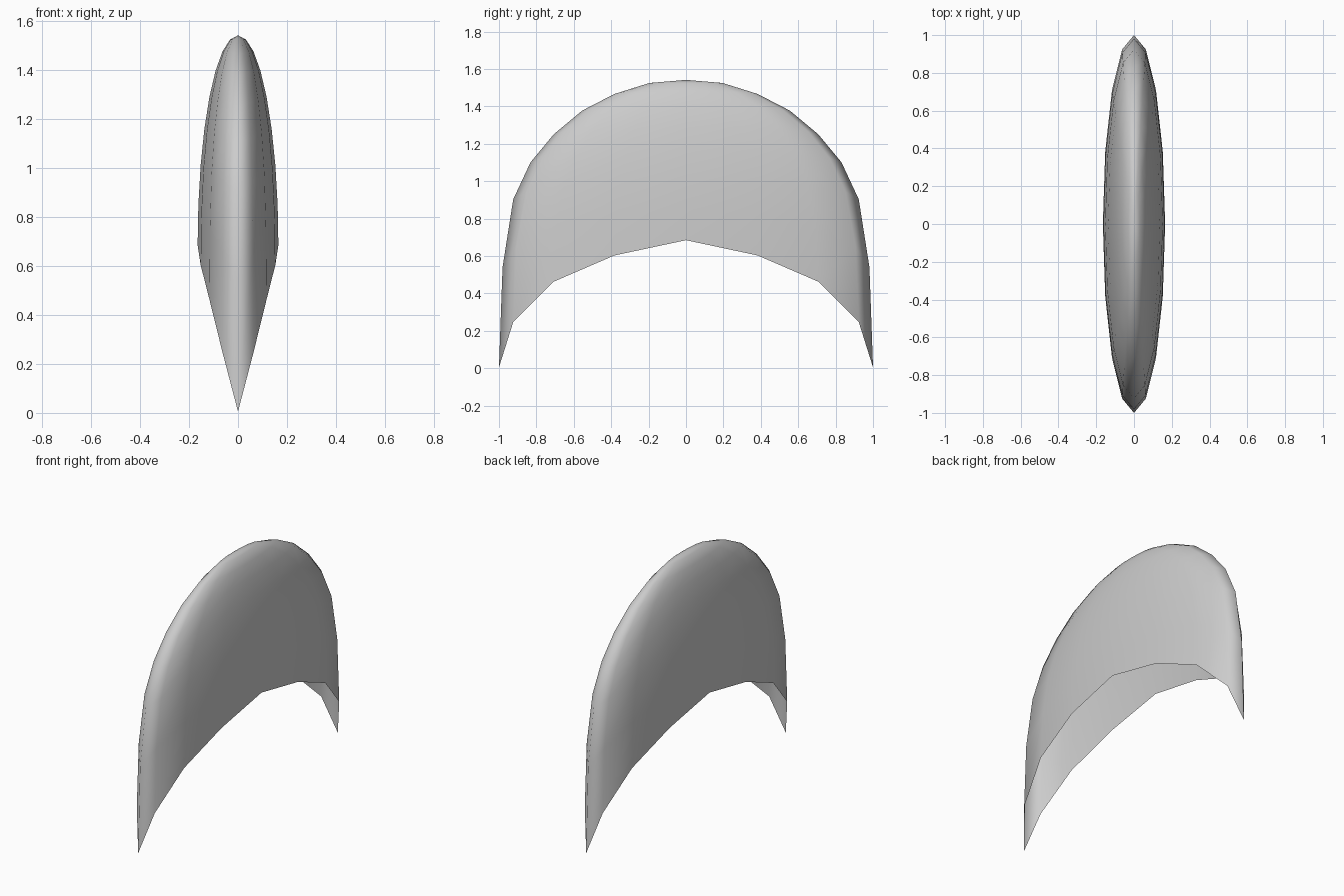
import bpy
import bmesh
from math import sin, cos, pi

cube = bpy.data.objects.get("Cube")
if cube:
    bpy.data.objects.remove(cube, do_unlink=True)

SEGMENTS, RINGS = 16, 8
HALF_WIDTH, RIM_Z, RISE = 0.165, 0.685, 0.857
# How far each ring sags at its front and back ends, rim first
SAG = [0.68, 0.312, 0.11, 0.06, 0.04, 0.02, 0.01, 0.0]
# Share of the sag at each step from the side round to the end
SAG_SHARE = [0.0, 0.12, 0.326, 0.645, 1.0]


def sag_share(segment):
    step = segment % 8
    return SAG_SHARE[min(step, 8 - step)]


# Thin open dome whose rim droops toward both ends
bm = bmesh.new()
rings = []
for r in range(RINGS):
    lat = r * pi / 2 / RINGS
    ring = []
    for s in range(SEGMENTS):
        a = 2 * pi * s / SEGMENTS
        z = RIM_Z + RISE * sin(lat) - SAG[r] * sag_share(s)
        ring.append(bm.verts.new((HALF_WIDTH * cos(lat) * cos(a), cos(lat) * sin(a), z)))
    rings.append(ring)
apex = bm.verts.new((0, 0, RIM_Z + RISE))

for r in range(RINGS):
    for s in range(SEGMENTS):
        n = (s + 1) % SEGMENTS
        if r + 1 < RINGS:
            bm.faces.new((rings[r][s], rings[r][n], rings[r + 1][n], rings[r + 1][s]))
        else:
            bm.faces.new((rings[r][s], rings[r][n], apex))
for face in bm.faces:
    face.smooth = True

mesh = bpy.data.meshes.new("curved_shell")
bm.to_mesh(mesh)
bm.free()
shell = bpy.data.objects.new("curved_shell", mesh)
bpy.context.collection.objects.link(shell)

# Plain light grey surface
grey = bpy.data.materials.new("light_grey")
grey.use_nodes = True
colour = (0.6, 0.6, 0.6, 1)
grey.diffuse_color = colour
grey.node_tree.nodes["Principled BSDF"].inputs["Base Color"].default_value = colour
mesh.materials.append(grey)
